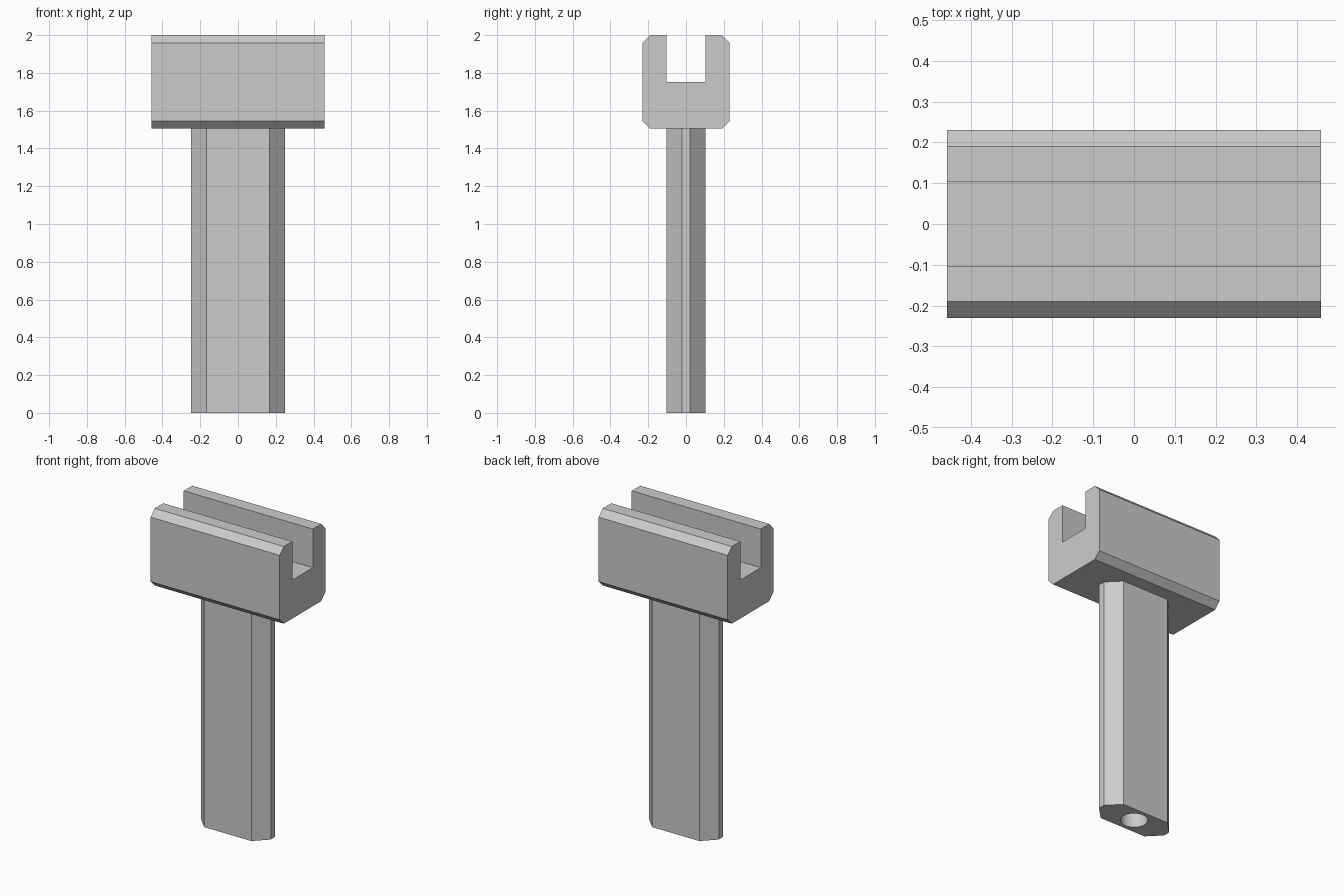
import bpy
import bmesh
from mathutils import Vector

if "Cube" in bpy.data.objects:
    bpy.data.objects.remove(bpy.data.objects["Cube"], do_unlink=True)

grey = bpy.data.materials.new("light grey")
grey.use_nodes = True
grey.diffuse_color = (0.6, 0.6, 0.6, 1)
grey.node_tree.nodes["Principled BSDF"].inputs["Base Color"].default_value = (0.6, 0.6, 0.6, 1)


def extrude_profile(name, points, direction):
    """Make a solid by sweeping a closed outline along a direction."""
    bm = bmesh.new()
    face = bm.faces.new([bm.verts.new(p) for p in points])
    swept = bmesh.ops.extrude_face_region(bm, geom=[face], use_keep_orig=True)
    verts = [g for g in swept["geom"] if isinstance(g, bmesh.types.BMVert)]
    bmesh.ops.translate(bm, verts=verts, vec=Vector(direction))
    bmesh.ops.recalc_face_normals(bm, faces=bm.faces)
    mesh = bpy.data.meshes.new(name)
    bm.to_mesh(mesh)
    bm.free()
    mesh.materials.append(grey)
    obj = bpy.data.objects.new(name, mesh)
    bpy.context.collection.objects.link(obj)
    return obj


# Slotted head: chamfered block with an open channel along x
half_len, half_w, slot, chamfer = 0.458, 0.231, 0.104, 0.041
base, floor, top = 1.505, 1.752, 2.0
half = [(half_w - chamfer, base), (half_w, base + chamfer),
        (half_w, top - chamfer), (half_w - chamfer, top),
        (slot, top), (slot, floor)]
outline = half + [(-y, z) for y, z in reversed(half)]
extrude_profile("slotted_head", [(-half_len, y, z) for y, z in outline],
                (2 * half_len, 0, 0))

# Stem: flat bar with broad chamfered corners
quarter = [(0.248, 0.022), (0.167, 0.104)]
side = quarter + [(-x, y) for x, y in reversed(quarter)]
outline = side + [(-x, -y) for x, y in side]
stem = extrude_profile("stem", [(x, y, 0) for x, y in outline], (0, 0, base))

# Round blind hole in the foot of the stem
bpy.ops.mesh.primitive_cylinder_add(vertices=32, radius=0.08, depth=1.0,
                                    location=(0, 0, 0))
cutter = bpy.context.object
cutter.name = "hole_cutter"
cutter.hide_render = True
cutter.data.materials.append(grey)
cut = stem.modifiers.new("hole", "BOOLEAN")
cut.operation = "DIFFERENCE"
cut.solver = "EXACT"
cut.object = cutter

bpy.ops.object.select_all(action="DESELECT")
stem.select_set(True)
bpy.context.view_layer.objects.active = stem
bpy.ops.object.modifier_apply(modifier=cut.name)
bpy.data.objects.remove(cutter, do_unlink=True)
bpy.ops.object.shade_smooth_by_angle(angle=0.4)
